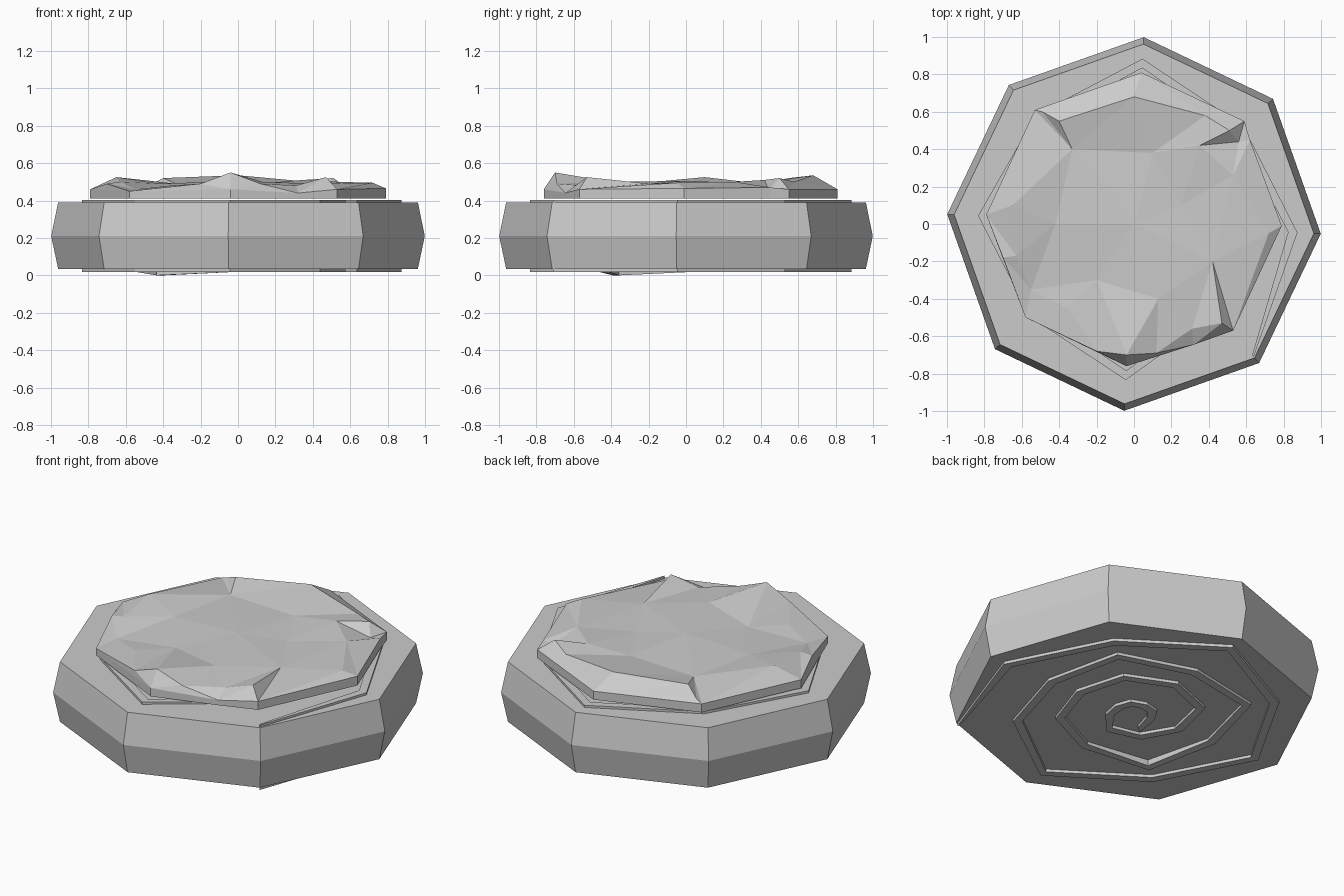
import bpy, bmesh
from math import cos, sin, radians
from mathutils import Vector
from mathutils.geometry import delaunay_2d_cdt

cube = bpy.data.objects.get("Cube")
if cube:
    bpy.data.objects.remove(cube)

stone = bpy.data.materials.new("stone_grey")
stone.use_nodes = True
GREY = (0.6, 0.6, 0.6, 1)
stone.diffuse_color = GREY
bsdf = stone.node_tree.nodes["Principled BSDF"]
bsdf.inputs["Base Color"].default_value = GREY
bsdf.inputs["Roughness"].default_value = 0.9


def polar(r, deg, z):
    return (r * cos(radians(deg)), r * sin(radians(deg)), z)


def finish(bm, name):
    bmesh.ops.recalc_face_normals(bm, faces=bm.faces)
    mesh = bpy.data.meshes.new(name)
    bm.to_mesh(mesh)
    bm.free()
    mesh.materials.append(stone)
    obj = bpy.data.objects.new(name, mesh)
    bpy.context.collection.objects.link(obj)


def loft(rings, name, closed):
    """Join rings of points; cap the first and last ring."""
    bm = bmesh.new()
    rings = [[bm.verts.new(p) for p in ring] for ring in rings]
    n = len(rings[0])
    for a, b in zip(rings, rings[1:]):
        for i in range(n):
            j = (i + 1) % n
            bm.faces.new((a[i], a[j], b[j], b[i]))
    if closed:
        bm.faces.new(rings[0])
        bm.faces.new(rings[-1])
    finish(bm, name)


# Octagonal body with a slight bulge at mid height
profile = [(0.963, 0.035), (1.0, 0.21), (0.963, 0.39)]
loft([[polar(r, 45 * k - 3, z) for k in range(8)] for r, z in profile],
     "body", True)

# Coiled strip running through the body, raised a little above and below
radii = [0.95, 0.85, 0.76, 0.86, 0.76, 0.81, 0.72, 0.81,
         0.63, 0.55, 0.61, 0.54, 0.61, 0.52, 0.56, 0.44,
         0.4, 0.36, 0.38, 0.37, 0.36, 0.3, 0.26, 0.22,
         0.13, 0.1, 0.1, 0.09, 0.1, 0.11, 0.18]
sections = []
for i, r in enumerate(radii):
    half = 0.006 if i == 0 else 0.025
    low = 0.0 if i == 14 else 0.018
    angle = 45 * i - 48
    sections.append([polar(r - half, angle, low), polar(r + half, angle, low),
                     polar(r + half, angle, 0.403), polar(r - half, angle, 0.403)])
loft(sections, "spiral_strip", True)

# Rough top slab: outline, raised crest and shallow uneven middle
outline = [(0.04, 0.81, 0.46), (-0.53, 0.61, 0.46), (-0.79, 0.05, 0.46),
           (-0.58, -0.5, 0.45), (-0.04, -0.76, 0.46), (0.32, -0.645, 0.44),
           (0.53, -0.57, 0.46), (0.79, -0.01, 0.465), (0.62, 0.45, 0.47),
           (0.59, 0.55, 0.46)]
crest = [(0.0, 0.68, 0.535), (-0.4, 0.55, 0.52), (-0.49, 0.6, 0.475),
         (-0.65, 0.1, 0.525), (-0.7, -0.18, 0.49), (-0.63, -0.17, 0.5),
         (-0.55, -0.35, 0.46), (-0.2, -0.68, 0.49), (-0.04, -0.7, 0.55),
         (0.12, -0.69, 0.49), (0.31, -0.56, 0.48), (0.47, -0.53, 0.525),
         (0.72, -0.05, 0.495), (0.53, 0.26, 0.5), (0.51, 0.5, 0.52),
         (0.56, 0.44, 0.46), (0.38, 0.58, 0.5)]
middle = [(0.0, 0.0, 0.505), (-0.42, 0.0, 0.49), (0.25, 0.1, 0.485),
          (0.35, 0.42, 0.51), (-0.33, 0.4, 0.49), (0.42, -0.2, 0.49),
          (-0.2, -0.3, 0.48), (0.13, -0.4, 0.5), (-0.36, -0.45, 0.48),
          (0.1, 0.38, 0.49)]
points = outline + crest + middle
ring = list(range(len(outline)))
flat, _, tris, _, _, _ = delaunay_2d_cdt(
    [Vector(p[:2]) for p in points], [], [ring], 1, 0.0001)
bm = bmesh.new()
verts = []
for v in flat:
    z = min(points, key=lambda p: (Vector(p[:2]) - v).length)[2]
    verts.append(bm.verts.new((v.x, v.y, z)))
for tri in tris:
    bm.faces.new([verts[i] for i in tri])
edges = [e for e in bm.edges if e.is_boundary]
skirt = bmesh.ops.extrude_edge_only(bm, edges=edges)["geom"]
for v in skirt:
    if isinstance(v, bmesh.types.BMVert):
        v.co.z = 0.41
bmesh.ops.holes_fill(bm, edges=[e for e in bm.edges if e.is_boundary], sides=0)
finish(bm, "top_slab")
